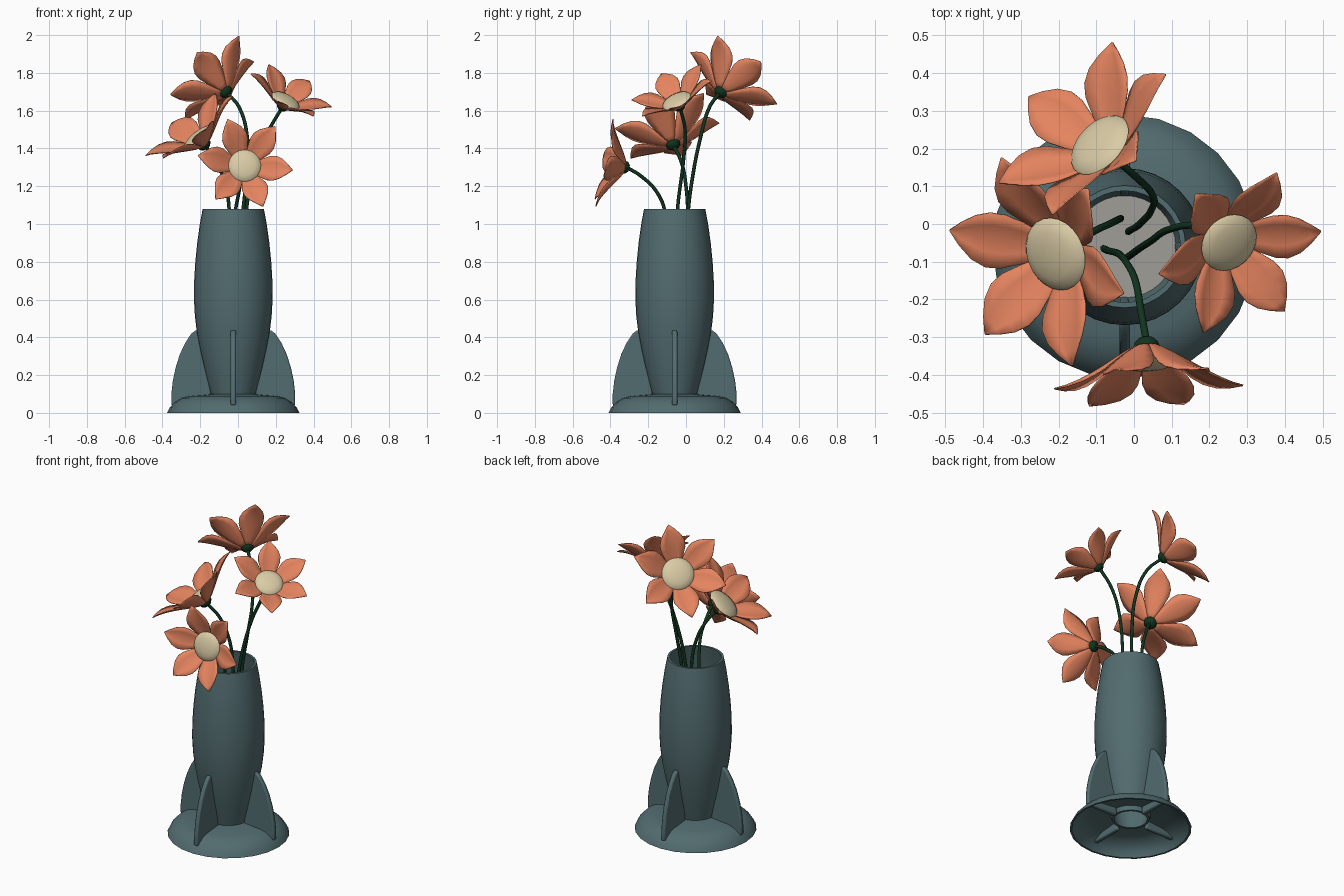
import bpy, bmesh, math
from mathutils import Vector, Matrix

if "Cube" in bpy.data.objects:
    bpy.data.objects.remove(bpy.data.objects["Cube"])

CX, CY = -0.025, -0.06  # vase axis


def material(name, rgb):
    m = bpy.data.materials.new(name)
    m.diffuse_color = (*rgb, 1)
    m.use_nodes = True
    m.node_tree.nodes["Principled BSDF"].inputs["Base Color"].default_value = m.diffuse_color
    return m


TEAL = material("teal_glaze", (0.085, 0.15, 0.16))
PETAL = material("petal_orange", (0.78, 0.23, 0.115))
CREAM = material("centre_cream", (0.70, 0.60, 0.38))
GREEN = material("stem_green", (0.006, 0.035, 0.014))
GREY = material("floor_grey", (0.35, 0.34, 0.31))


def finish(name, bm, mat, matrix=Matrix(), angle=40):
    bmesh.ops.recalc_face_normals(bm, faces=bm.faces)
    me = bpy.data.meshes.new(name)
    bm.to_mesh(me)
    bm.free()
    me.materials.append(mat)
    ob = bpy.data.objects.new(name, me)
    bpy.context.collection.objects.link(ob)
    ob.matrix_world = matrix
    bpy.ops.object.select_all(action='DESELECT')
    ob.select_set(True)
    bpy.context.view_layer.objects.active = ob
    bpy.ops.object.shade_smooth_by_angle(angle=math.radians(angle))
    return ob


def lathe(name, profile, mat, matrix, steps=32, closed=False):
    bm = bmesh.new()
    vs = [bm.verts.new((r, 0, z)) for r, z in profile]
    edges = [bm.edges.new(p) for p in zip(vs, vs[1:])]
    if closed:
        edges.append(bm.edges.new((vs[-1], vs[0])))
    bmesh.ops.spin(bm, geom=vs + edges, axis=(0, 0, 1), cent=(0, 0, 0),
                   angle=math.tau, steps=steps, use_duplicate=False)
    bmesh.ops.remove_doubles(bm, verts=bm.verts, dist=1e-5)
    return finish(name, bm, mat, matrix)


axis = Matrix.Translation((CX, CY, 0))

# Vase body: hollow shell with an open nozzle underneath
outer = [(.108, .06), (.118, .1), (.137, .17), (.157, .25), (.175, .33), (.192, .42), (.203, .51),
         (.208, .6), (.207, .7), (.201, .8), (.191, .9), (.177, 1.0), (.162, 1.08)]
inner = [(r - .014, z) for r, z in reversed(outer)]
lathe("vase_body", outer + inner, TEAL, axis, closed=True)
lathe("vase_floor", [(.138, .22), (0, .22)], GREY, axis)

# Flared base skirt
skirt = [(.35, 0), (.335, .03), (.31, .057), (.275, .078), (.235, .089), (.11, .1)]
under = [(.11, .088), (.23, .077), (.265, .068), (.30, .048), (.325, .023), (.338, 0)]
lathe("base_skirt", skirt + under, TEAL, axis, steps=24, closed=True)

# Four fins
fin = [(.11, .04), (.328, .04), (.328, .1), (.32, .17), (.305, .24), (.283, .31),
       (.255, .37), (.222, .42), (.195, .44), (.17, .4), (.13, .2)]
for i in range(4):
    bm = bmesh.new()
    f = bm.faces.new([bm.verts.new((r, -.014, z)) for r, z in fin])
    ext = bmesh.ops.extrude_face_region(bm, geom=[f])["geom"]
    bmesh.ops.translate(bm, vec=(0, .028, 0),
                        verts=[v for v in ext if isinstance(v, bmesh.types.BMVert)])
    ob = finish(f"fin_{i + 1}", bm, TEAL, axis @ Matrix.Rotation(i * math.pi / 2, 4, 'Z'))
    b = ob.modifiers.new("round", 'BEVEL')
    b.width, b.segments = .008, 2

# Petal rows for a unit flower: radius, height, half width
ROWS = [(.06, -.47, .04), (.2, -.40, .12), (.35, -.31, .20), (.5, -.215, .262),
        (.62, -.145, .268), (.75, -.08, .215), (.88, -.03, .115), (1.0, 0, .006)]


def flower(n, centre, normal, tip, size):
    z = Vector(normal).normalized()
    x = Vector(tip)
    x = (x - z * x.dot(z)).normalized()
    rot = Matrix((x, z.cross(x), z)).transposed().to_4x4()
    m = Matrix.Translation(centre) @ rot @ Matrix.Scale(size, 4)
    # six cupped petals
    bm = bmesh.new()
    for k in range(6):
        turn = Matrix.Rotation(k * math.pi / 3, 3, 'Z')
        grid = [[bm.verts.new(turn @ Vector((r, w * t, h + .25 * w * t * t)))
                 for t in (-1, -.5, 0, .5, 1)] for r, h, w in ROWS]
        for a, b in zip(grid, grid[1:]):
            for j in range(4):
                bm.faces.new((a[j], a[j + 1], b[j + 1], b[j]))
    petals = finish(f"flower_{n}_petals", bm, PETAL, m, 60)
    s = petals.modifiers.new("thickness", 'SOLIDIFY')
    s.thickness, s.offset = .015, 0
    # domed centre and green calyx
    lathe(f"flower_{n}_centre", [(0, -.36), (.30, -.32), (.34, -.285), (.31, -.25),
                                 (.22, -.215), (.11, -.198), (0, -.192)], CREAM, m, 24)
    lathe(f"flower_{n}_calyx", [(0, -.54), (.07, -.53), (.125, -.48), (.135, -.43),
                                (.09, -.38), (0, -.37)], GREEN, m, 12)
    return Vector(centre) - z * size * .5


def stem(n, points):
    cu = bpy.data.curves.new(f"stem_{n}", 'CURVE')
    cu.dimensions = '3D'
    cu.bevel_depth, cu.bevel_resolution, cu.resolution_u = .0095, 2, 6
    cu.use_fill_caps = True
    sp = cu.splines.new('BEZIER')
    sp.bezier_points.add(len(points) - 1)
    for bp, p in zip(sp.bezier_points, points):
        bp.co = p
        bp.handle_left_type = bp.handle_right_type = 'AUTO'
    cu.materials.append(GREEN)
    bpy.context.collection.objects.link(bpy.data.objects.new(f"stem_{n}", cu))


# Flowers: tip-ring centre, facing, one petal direction, radius, stem path down
FLOWERS = [
    ((.039, -.432, 1.324), (.05, -.97, .21), (.495, 0, -.075), .253,
     [(.02, -.24, 1.255), (.005, -.155, 1.17), (-.015, -.11, 1.06), (-.08, -.065, .23)]),
    ((.281, -.076, 1.707), (.43, -.39, .81), (.42, .11, -.17), .238,
     [(.165, -.005, 1.5), (.1, -.012, 1.35), (.045, -.045, 1.08), (-.02, -.09, .23)]),
    ((-.137, .253, 1.772), (-.59, .555, .585), (.445, .29, .175), .277,
     [(.005, .125, 1.62), (.05, .075, 1.45), (.045, .035, 1.25), (.025, .01, 1.05),
      (-.015, -.02, .23)]),
    ((-.258, -.1, 1.52), (-.605, -.245, .757), (-.47, .17, -.32), .291,
     [(-.115, -.025, 1.33), (-.065, 0, 1.2), (-.045, .01, 1.05), (-.04, .012, .23)]),
]
for n, (c, nrm, tip, size, path) in enumerate(FLOWERS, 1):
    stem(n, [flower(n, c, nrm, tip, size)] + path)
